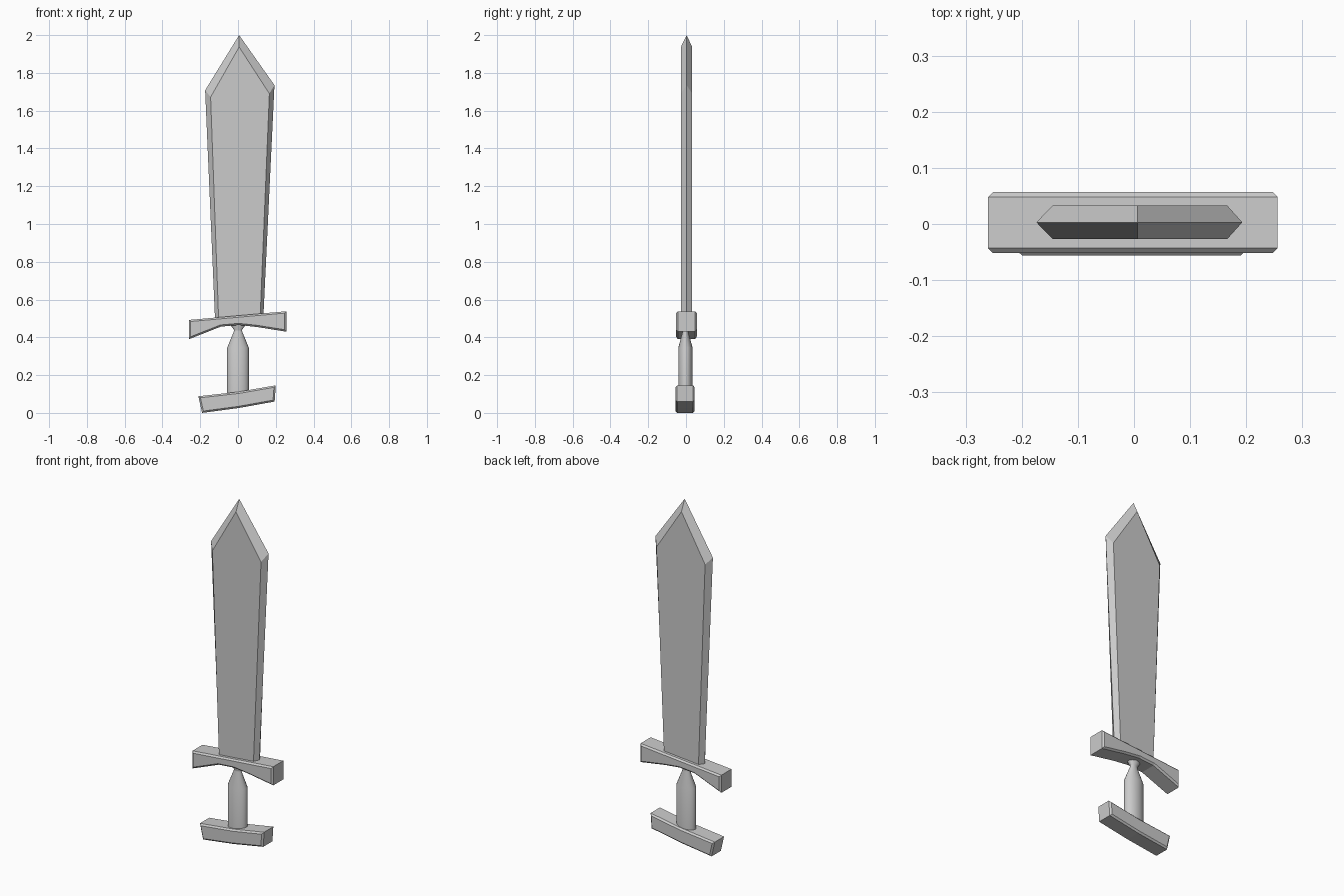
import bpy, bmesh, math

if "Cube" in bpy.data.objects:
    bpy.data.objects.remove(bpy.data.objects["Cube"])


def loft(name, loops, smooth=False):
    """Skin a stack of equally long closed loops and cap both ends."""
    bm = bmesh.new()
    rings = [[bm.verts.new(p) for p in loop] for loop in loops]
    n = len(rings[0])
    for a, b in zip(rings, rings[1:]):
        for i in range(n):
            j = (i + 1) % n
            bm.faces.new((a[i], a[j], b[j], b[i]))
    bm.faces.new(rings[0])
    bm.faces.new(rings[-1])
    bmesh.ops.recalc_face_normals(bm, faces=bm.faces)
    mesh = bpy.data.meshes.new(name)
    bm.to_mesh(mesh)
    bm.free()
    ob = bpy.data.objects.new(name, mesh)
    bpy.context.collection.objects.link(ob)
    if smooth:
        bpy.ops.object.select_all(action='DESELECT')
        ob.select_set(True)
        bpy.context.view_layer.objects.active = ob
        bpy.ops.object.shade_smooth_by_angle(angle=math.radians(30))
    return ob


def at_y(profile, y):
    return [(x, y, z) for x, z in profile]


def inset(profile, d):
    """Move every side of a counter-clockwise outline inward by d."""
    out, n = [], len(profile)
    for i, (x, z) in enumerate(profile):
        px, pz = profile[i - 1]
        qx, qz = profile[(i + 1) % n]
        l1, l2 = math.hypot(x - px, z - pz), math.hypot(qx - x, qz - z)
        n1 = (-(z - pz) / l1, (x - px) / l1)
        n2 = (-(qz - z) / l2, (qx - x) / l2)
        k = d / (1 + n1[0] * n2[0] + n1[1] * n2[1])
        out.append((x + (n1[0] + n2[0]) * k, z + (n1[1] + n2[1]) * k))
    return out


def chamfered_bar(name, profile, y0, y1, d=0.009):
    small = inset(profile, d)
    return loft(name, [at_y(small, y0), at_y(profile, y0 + d),
                       at_y(profile, y1 - d), at_y(small, y1)])


# Blade: sharp outer edge between two flat faces
edge = [(-0.121, 0.48), (0.133, 0.48), (0.193, 1.735), (0.006, 2.0), (-0.174, 1.708)]
flat = [(-0.102, 0.48), (0.116, 0.48), (0.166, 1.69), (0.006, 1.937), (-0.145, 1.672)]
loft("blade", [at_y(flat, -0.027), at_y(edge, 0.003), at_y(flat, 0.033)])

# Crossguard: slanted, hollowed underneath
chamfered_bar("crossguard", [(-0.26, 0.39), (-0.09, 0.457), (0.005, 0.465), (0.098, 0.455),
                             (0.256, 0.43), (0.256, 0.538), (-0.26, 0.492)], -0.052, 0.057)

# Pommel: slanted, slightly bent bar
chamfered_bar("pommel", [(-0.19, 0.0), (0.005, 0.026), (0.194, 0.06), (0.2, 0.146),
                         (0.005, 0.112), (-0.21, 0.088)], -0.056, 0.046)

# Grip: oval turned handle with a narrow neck
grip = [(0.057, 0.07), (0.057, 0.345), (0.022, 0.432), (0.022, 0.44), (0.04, 0.466), (0.04, 0.48)]
SIDES = 20
loft("grip", [[(r * math.cos(math.tau * i / SIDES),
                -0.003 + 0.66 * r * math.sin(math.tau * i / SIDES), z)
               for i in range(SIDES)] for r, z in grip], smooth=True)
